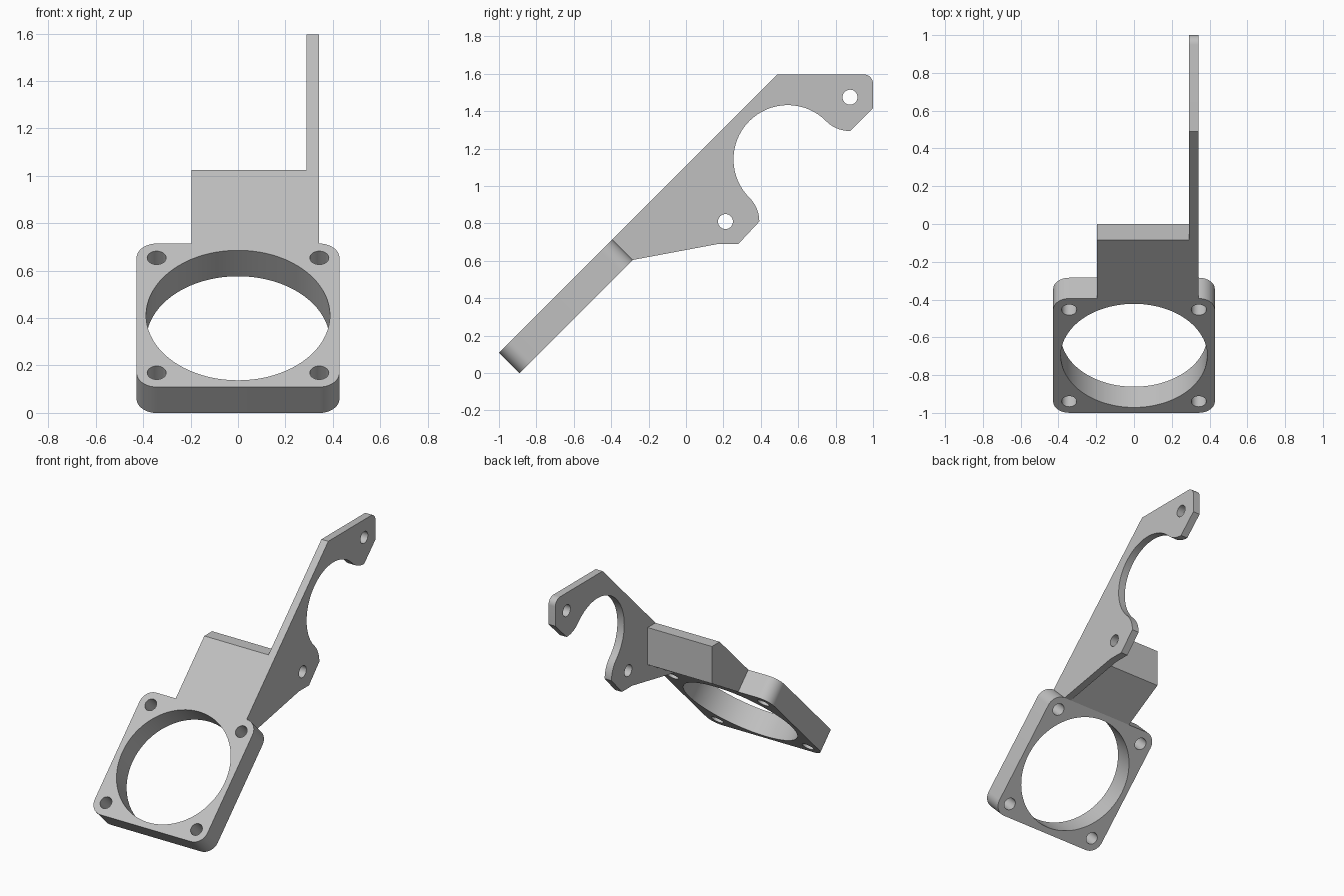
import bpy
import bmesh
from math import cos, sin, radians, sqrt
from mathutils import Matrix, Vector

cube = bpy.data.objects.get("Cube")
if cube:
    bpy.data.objects.remove(cube, do_unlink=True)

grey = bpy.data.materials.new("light_grey")
grey.use_nodes = True
colour = (0.53, 0.53, 0.53, 1)
grey.diffuse_color = colour
grey.node_tree.nodes["Principled BSDF"].inputs["Base Color"].default_value = colour


def arc(centre, radius, start, end, steps):
    """Points along a circular arc, angles in degrees."""
    angles = [radians(start + (end - start) * i / steps) for i in range(steps + 1)]
    return [(centre[0] + radius * cos(a), centre[1] + radius * sin(a)) for a in angles]


def circle(centre, radius, steps=32):
    return arc(centre, radius, 0, 360, steps)[:-1]


def solid(name, loops, depth, u, v, origin):
    """Extrude an outline with holes, centred on origin in the plane of u and v."""
    curve = bpy.data.curves.new(name, "CURVE")
    curve.dimensions = "2D"
    curve.fill_mode = "BOTH"
    curve.extrude = depth / 2
    for loop in loops:
        spline = curve.splines.new("POLY")
        spline.points.add(len(loop) - 1)
        for point, (a, b) in zip(spline.points, loop):
            point.co = (a, b, 0, 1)
        spline.use_cyclic_u = True
    helper = bpy.data.objects.new(name + "_outline", curve)
    bpy.context.collection.objects.link(helper)
    graph = bpy.context.evaluated_depsgraph_get()
    mesh = bpy.data.meshes.new_from_object(helper.evaluated_get(graph))
    bpy.data.objects.remove(helper, do_unlink=True)

    # Weld the caps to the walls and place the part
    u, v = Vector(u).normalized(), Vector(v).normalized()
    frame = Matrix((u, v, u.cross(v))).transposed().to_4x4()
    bm = bmesh.new()
    bm.from_mesh(mesh)
    bmesh.ops.remove_doubles(bm, verts=bm.verts, dist=0.0001)
    bm.transform(Matrix.Translation(origin) @ frame)
    bmesh.ops.recalc_face_normals(bm, faces=bm.faces)
    bm.to_mesh(mesh)
    bm.free()
    mesh.materials.clear()
    mesh.materials.append(grey)
    part = bpy.data.objects.new(name, mesh)
    bpy.context.collection.objects.link(part)
    bpy.ops.object.select_all(action="DESELECT")
    part.select_set(True)
    bpy.context.view_layer.objects.active = part
    bpy.ops.object.shade_smooth_by_angle(angle=radians(30))
    return part


# Tilted square frame with a round opening and four screw holes
half, thick, corner = 0.428, 0.155, 0.085
mid_y, mid_z = -0.642, 0.357
outline = []
for i, (sx, sy) in enumerate([(1, 1), (-1, 1), (-1, -1), (1, -1)]):
    inset = half - corner
    outline += arc((sx * inset, sy * inset), corner, 90 * i, 90 * i + 90, 10)
screws = [circle((x, y), 0.04) for x in (-0.343, 0.343) for y in (-0.343, 0.343)]
solid("mounting_frame", [outline, circle((0, 0), 0.388, 80)] + screws,
      thick, (1, 0, 0), (0, 1, 1), (0, mid_y, mid_z))

# Upper and lower corners of the frame's rear edge, shared by the other parts
edge_top = (mid_y + (half - thick / 2) / sqrt(2), mid_z + (half + thick / 2) / sqrt(2))
edge_low = (mid_y + (half + thick / 2) / sqrt(2), mid_z + (half - thick / 2) / sqrt(2))
rise = edge_top[1] - edge_top[0]

# Side arm with a round cradle and two bolt holes
arm_in, arm_out, top = 0.29, 0.342, 1.597
high_bolt, low_bolt = (0.877, 1.475), (0.211, 0.81)
cradle = ((high_bolt[0] + low_bolt[0]) / 2, (high_bolt[1] + low_bolt[1]) / 2)
lobe = 0.181
bore = (high_bolt[0] - cradle[0]) * sqrt(2) - lobe
profile = [edge_top, (top - rise, top)]
profile += arc((0.95, top - 0.05), 0.05, 90, 0, 8)
profile += [(1.0, 1.415)]
profile += arc(high_bolt, lobe, 270, 225, 10)
profile += arc(cradle, bore, 45, 225, 48)[1:]
profile += arc(low_bolt, lobe, 45, 0, 10)[1:]
profile += [(0.28, 0.69), (0.17, 0.69), edge_low]
solid("side_arm", [profile, circle(high_bolt, 0.04), circle(low_bolt, 0.04)],
      arm_out - arm_in, (0, 1, 0), (0, 0, 1), ((arm_in + arm_out) / 2, 0, 0))

# Bracing block joining the frame to the arm
block_left, block_top = -0.196, 1.024
block = [edge_top, (block_top - rise, block_top), (0, block_top), (0, 0.77), edge_low]
solid("bracing_block", [block], arm_in - block_left,
      (0, 1, 0), (0, 0, 1), ((block_left + arm_in) / 2, 0, 0))
